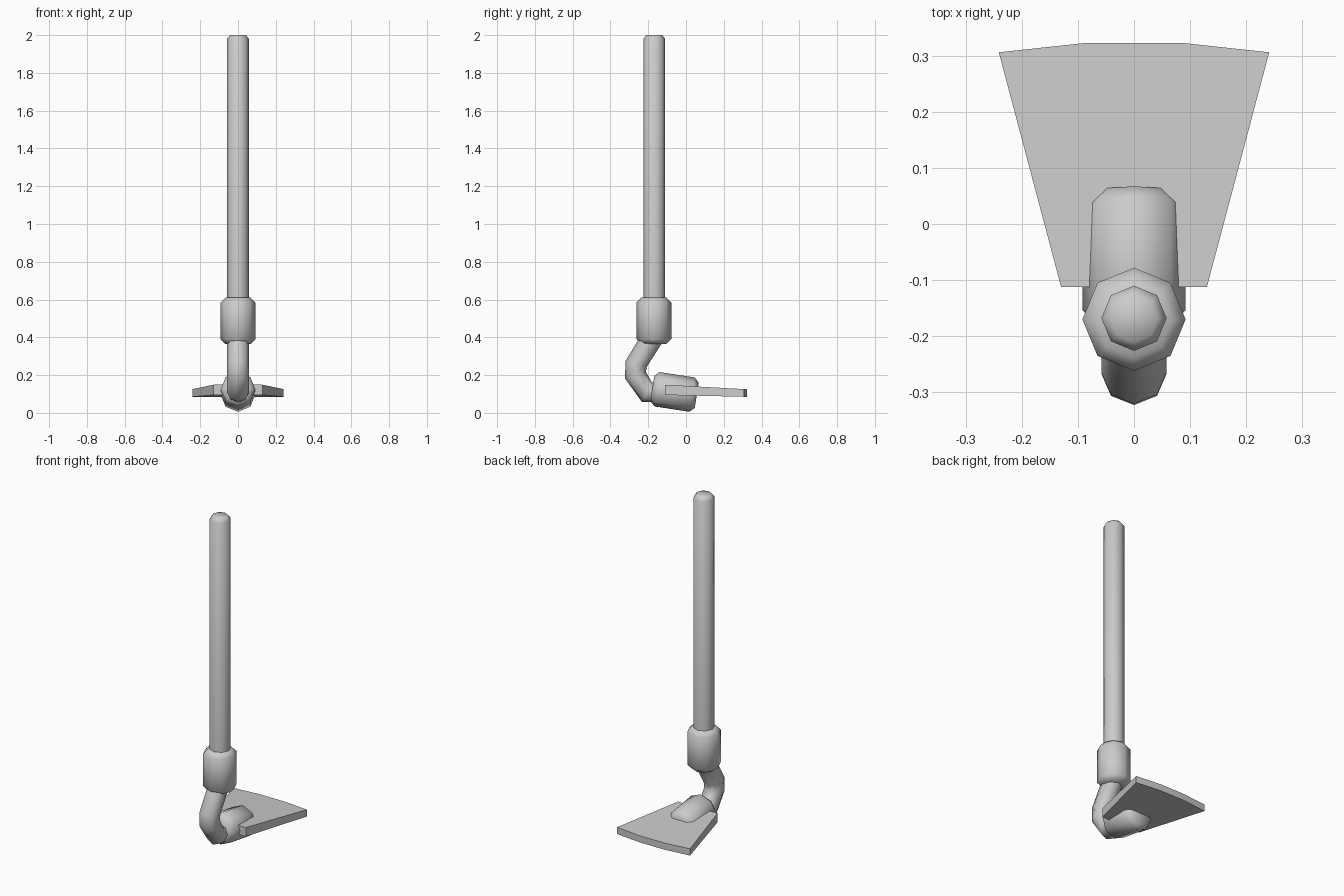
import bpy, bmesh, math
from mathutils import Vector

cube = bpy.data.objects.get("Cube")
if cube:
    bpy.data.objects.remove(cube)

# Single grey material
grey = bpy.data.materials.new("plain grey")
grey.use_nodes = True
colour = (0.6, 0.6, 0.6, 1)
grey.diffuse_color = colour
grey.node_tree.nodes["Principled BSDF"].inputs["Base Color"].default_value = colour


def finish(name, bm, smooth_angle):
    bmesh.ops.recalc_face_normals(bm, faces=bm.faces)
    mesh = bpy.data.meshes.new(name)
    bm.to_mesh(mesh)
    bm.free()
    mesh.materials.append(grey)
    obj = bpy.data.objects.new(name, mesh)
    bpy.context.collection.objects.link(obj)
    bpy.ops.object.select_all(action='DESELECT')
    bpy.context.view_layer.objects.active = obj
    obj.select_set(True)
    bpy.ops.object.shade_smooth_by_angle(angle=math.radians(smooth_angle))
    return obj


def tube(name, path, sides=8):
    """Sweep a polygon along (y, z, radius) points in the x = 0 plane."""
    bm = bmesh.new()
    points = [Vector((0, y, z)) for y, z, r in path]
    rings = []
    for i, (y, z, r) in enumerate(path):
        tangent = Vector()
        if i > 0:
            tangent += (points[i] - points[i - 1]).normalized()
        if i < len(path) - 1:
            tangent += (points[i + 1] - points[i]).normalized()
        side = Vector((1, 0, 0))
        up = tangent.normalized().cross(side)
        ring = []
        for k in range(sides):
            a = math.tau * k / sides
            ring.append(bm.verts.new(points[i] + r * (side * math.cos(a) + up * math.sin(a))))
        rings.append(ring)
    for low, high in zip(rings, rings[1:]):
        for k in range(sides):
            n = (k + 1) % sides
            bm.faces.new((low[k], low[n], high[n], high[k]))
    bm.faces.new(rings[0])
    bm.faces.new(rings[-1])
    return finish(name, bm, 60)


def collar(name, start, end, radius=0.092, chamfer=0.025):
    """Octagonal sleeve with chamfered ends between two (y, z) points."""
    a, b = Vector(start), Vector(end)
    step = (b - a).normalized() * chamfer
    rim = radius - chamfer
    return tube(name, [(*a, rim), (*(a + step), radius), (*(b - step), radius), (*b, rim)])


# Long handle and its sleeve
tube("handle_shaft", [(-0.168, 0.5, 0.058), (-0.168, 1.98, 0.058), (-0.168, 2.0, 0.042)])
collar("handle_collar", (-0.17, 0.365), (-0.17, 0.61))

# Bent neck joining the two sleeves
tube("bent_neck", [(-0.17, 0.41, 0.058), (-0.265, 0.257, 0.058), (-0.267, 0.198, 0.058),
                   (-0.207, 0.11, 0.058), (-0.1, 0.11, 0.058)])
collar("blade_socket", (-0.178, 0.129), (0.057, 0.093))

# Tapered blade: outline mirrored across x, thinner towards the back edge
half = [(0.13, -0.112), (0.241, 0.306), (0.083, 0.323)]
outline = half + [(-x, y) for x, y in reversed(half)]
bm = bmesh.new()
top, bottom = [], []
for x, y in outline:
    t = (y + 0.112) / 0.435
    top.append(bm.verts.new((x, y, 0.149 - 0.024 * t)))
    bottom.append(bm.verts.new((x, y, 0.095 - 0.01 * t)))
bm.faces.new(top)
bm.faces.new(bottom)
for k in range(len(outline)):
    n = (k + 1) % len(outline)
    bm.faces.new((top[k], top[n], bottom[n], bottom[k]))
finish("blade", bm, 20)
